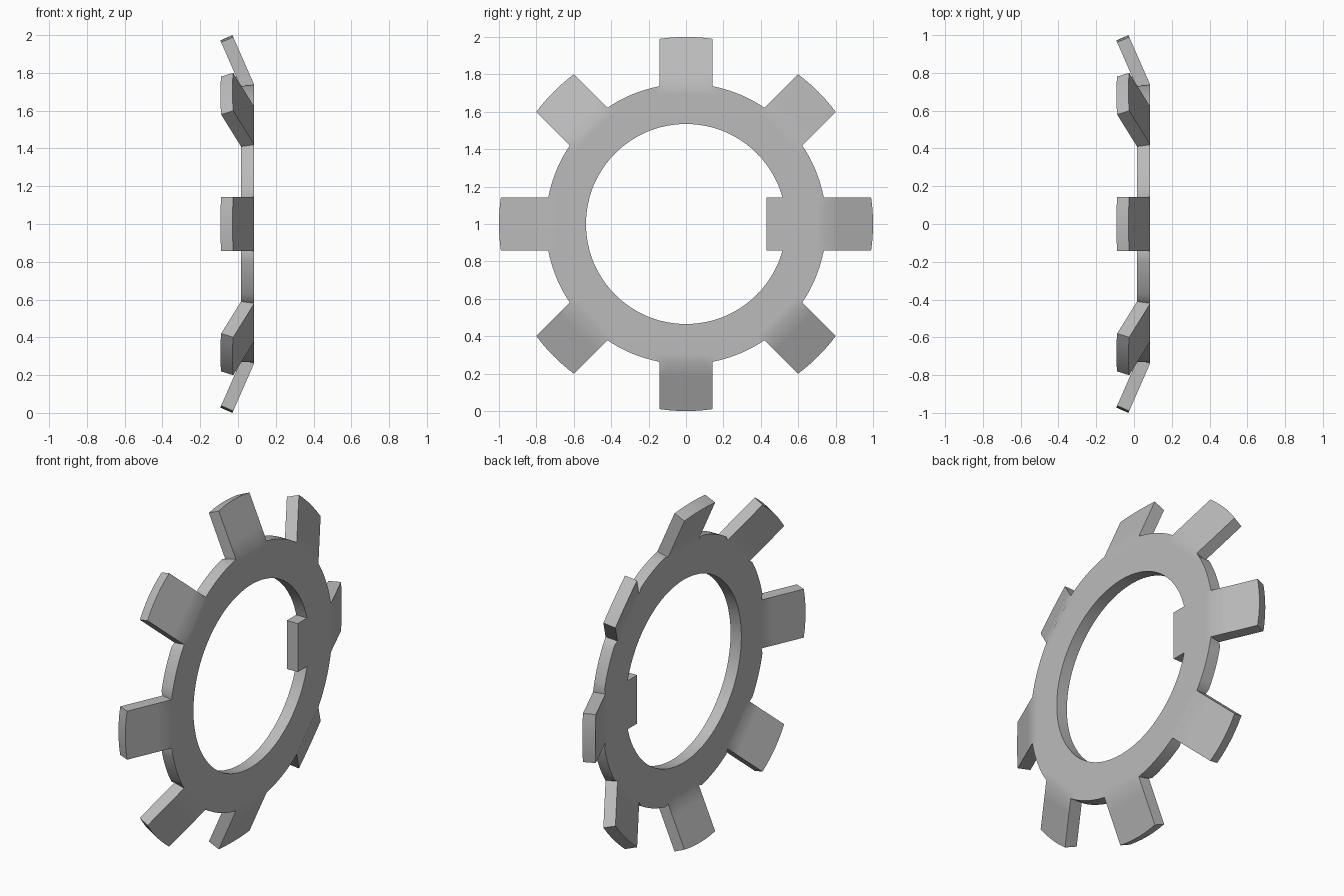
import bpy, bmesh
from math import sin, cos, tan, asin, sqrt, radians

if "Cube" in bpy.data.objects:
    bpy.data.objects.remove(bpy.data.objects["Cube"])

TEETH, TOOTH_STEPS, GAP_STEPS = 8, 6, 10
R_IN, R_OUT, R_TIP = 0.535, 0.75, 1.0
HALF, THICK, FACE_X = 0.142, 0.07, 0.086
KEY_EDGE = 0.43
BEND = sqrt(R_OUT ** 2 - HALF ** 2)
ANGLE = radians(23.7)

bm = bmesh.new()
cache = {}


def pair(phi, d, v, bent=False):
    """Matching vertices on both faces, at distance d along a spoke and v across it."""
    def place(x, dist):
        return (x, dist * cos(phi) - v * sin(phi),
                1 + dist * sin(phi) + v * cos(phi))
    x = FACE_X - (max(0, d - BEND) * tan(ANGLE) if bent else 0)
    top = place(x, d)
    key = tuple(round(c, 4) + 0.0 for c in top)
    if key not in cache:
        if not bent:
            low = place(x - THICK, d)
        elif d < BEND + 0.001:
            low = place(x - THICK, d - THICK * tan(ANGLE / 2))
        else:
            low = place(x - THICK * cos(ANGLE), d - THICK * sin(ANGLE))
        cache[key] = (bm.verts.new(top), bm.verts.new(low))
    return cache[key]


def skin(columns):
    """Quads on both faces between neighbouring columns of vertex pairs."""
    for a, b in zip(columns, columns[1:]):
        for i in range(len(a) - 1):
            quad = (a[i], a[i + 1], b[i + 1], b[i])
            bm.faces.new([p[0] for p in quad])
            bm.faces.new([p[1] for p in reversed(quad)])


spokes = [radians(360 / TEETH * k) for k in range(TEETH)]

# Bent teeth with the ring behind them, and the inner key on the first spoke
for k, phi in enumerate(spokes):
    columns = []
    for i in range(TOOTH_STEPS + 1):
        v = HALF * (2 * i / TOOTH_STEPS - 1)
        inner = sqrt(R_IN ** 2 - v * v)
        column = [pair(phi, KEY_EDGE, v)] if k == 0 else []
        column += [pair(phi, inner, v),
                   pair(phi, inner + (BEND - inner) * 0.8, v),
                   pair(phi, BEND, v, True),
                   pair(phi, BEND + 0.08, v, True),
                   pair(phi, sqrt(R_TIP ** 2 - v * v), v, True)]
        columns.append(column)
    skin(columns)

# Ring between the teeth
a_in, a_out = asin(HALF / R_IN), asin(HALF / R_OUT)
step = radians(360 / TEETH)
for phi in spokes:
    columns = []
    for i in range(GAP_STEPS + 1):
        t = i / GAP_STEPS
        ti = a_in + (step - 2 * a_in) * t
        to = a_out + (step - 2 * a_out) * t
        p = (R_IN * cos(ti), R_IN * sin(ti))
        q = (R_OUT * cos(to), R_OUT * sin(to))
        columns.append([pair(phi, p[0] + (q[0] - p[0]) * f,
                             p[1] + (q[1] - p[1]) * f) for f in (0, 0.8, 1)])
    skin(columns)

# Edge walls joining the two faces
partner = {top: low for top, low in cache.values()}
for edge in [e for e in bm.edges if e.is_boundary and e.verts[0] in partner]:
    a, b = edge.verts
    bm.faces.new((a, b, partner[b], partner[a]))
bmesh.ops.recalc_face_normals(bm, faces=bm.faces[:])

mesh = bpy.data.meshes.new("lock_washer")
bm.to_mesh(mesh)
bm.free()
washer = bpy.data.objects.new("lock_washer", mesh)
bpy.context.collection.objects.link(washer)

# Plain grey metal
grey = bpy.data.materials.new("grey_metal")
grey.use_nodes = True
colour = (0.5, 0.5, 0.5, 1)
grey.diffuse_color = colour
grey.node_tree.nodes["Principled BSDF"].inputs["Base Color"].default_value = colour
mesh.materials.append(grey)

bpy.ops.object.select_all(action="DESELECT")
washer.select_set(True)
bpy.context.view_layer.objects.active = washer
bpy.ops.object.shade_smooth_by_angle(angle=radians(30))
